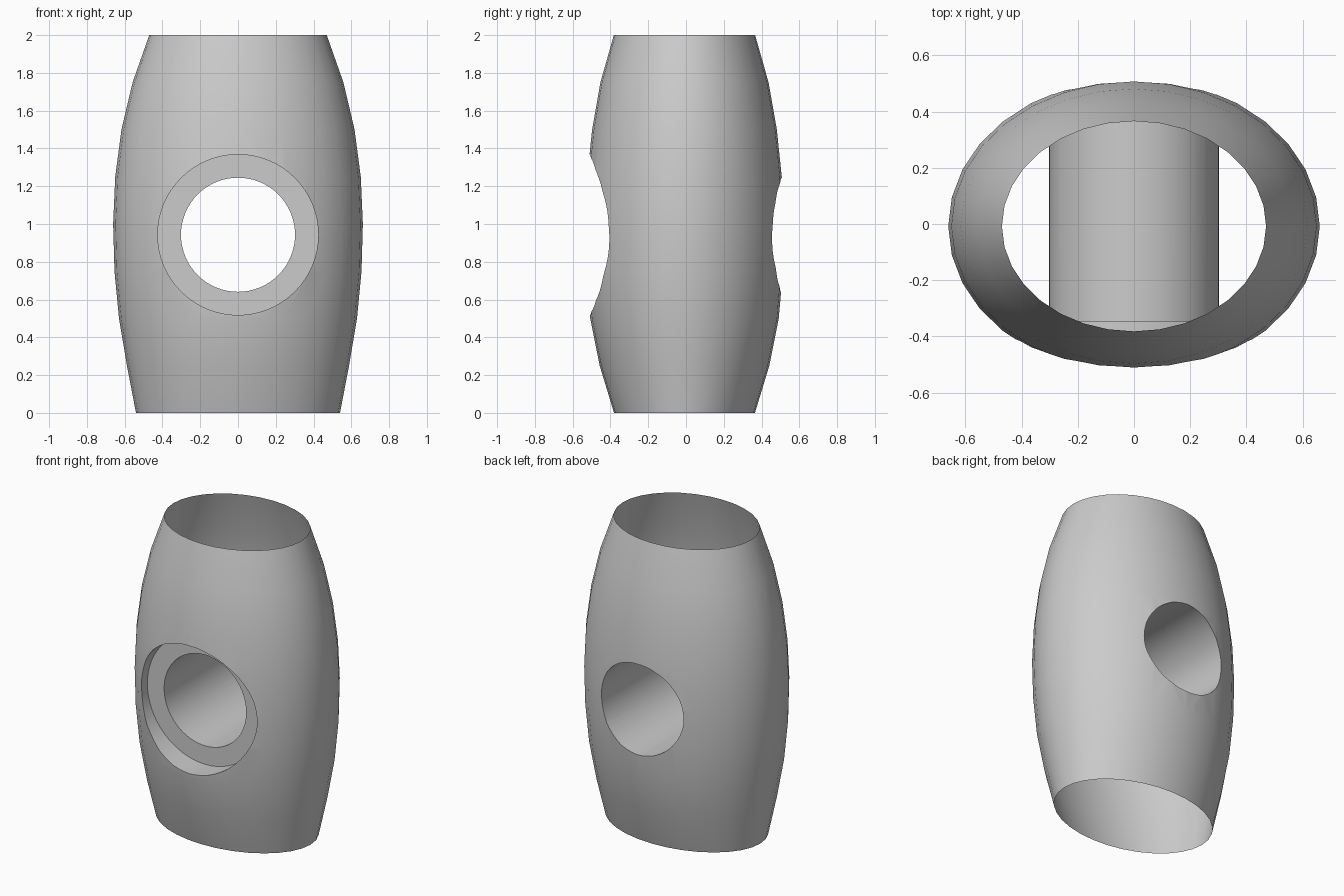
import bpy, bmesh
from math import sin, cos, tau, radians

if "Cube" in bpy.data.objects:
    bpy.data.objects.remove(bpy.data.objects["Cube"])


def loft(name, rings):
    """Closed solid skinned over equal-length rings of points."""
    bm = bmesh.new()
    loops = [[bm.verts.new(p) for p in ring] for ring in rings]
    n = len(loops[0])
    for a, b in zip(loops, loops[1:]):
        for i in range(n):
            j = (i + 1) % n
            bm.faces.new((a[i], a[j], b[j], b[i]))
    bm.faces.new(loops[0][::-1])
    bm.faces.new(loops[-1])
    bmesh.ops.recalc_face_normals(bm, faces=bm.faces)
    mesh = bpy.data.meshes.new(name)
    bm.to_mesh(mesh)
    bm.free()
    obj = bpy.data.objects.new(name, mesh)
    bpy.context.collection.objects.link(obj)
    return obj


def ellipse(rx, ry, cy, z, n=32):
    return [(rx * cos(tau * i / n), cy + ry * sin(tau * i / n), z) for i in range(n)]


def bore_ring(r, y, n=64):
    return [(r * cos(tau * i / n), y, 0.943 + r * sin(tau * i / n)) for i in range(n)]


# Barrel body: (height, half width, half depth)
profile = [(0, .54, .373), (.25, .588, .449), (.5, .63, .499), (.75, .654, .521),
           (1, .661, .526), (1.25, .65, .515), (1.5, .617, .489),
           (1.75, .558, .445), (2, .47, .374)]
body = loft("barrel_body", [ellipse(rx, ry, -0.008, z) for z, rx, ry in profile])

# Stepped bore running front to back
cutter = loft("stepped_bore_cutter", [bore_ring(r, y) for r, y in
              [(.425, -1), (.425, -.345), (.302, -.345), (.302, 1)]])
cutter.hide_render = True

mod = body.modifiers.new("bore", 'BOOLEAN')
mod.operation = 'DIFFERENCE'
mod.solver = 'EXACT'
mod.object = cutter
bpy.context.view_layer.objects.active = body
body.select_set(True)
bpy.ops.object.modifier_apply(modifier="bore")
bpy.data.objects.remove(cutter)

# Open the two ends so the shell is hollow around the bore tube
bm = bmesh.new()
bm.from_mesh(body.data)
caps = [f for f in bm.faces
        if all(v.co.z < 1e-4 for v in f.verts) or all(v.co.z > 1.9999 for v in f.verts)]
bmesh.ops.delete(bm, geom=caps, context='FACES')
bm.to_mesh(body.data)
bm.free()

bpy.ops.object.shade_smooth_by_angle(angle=radians(30))
